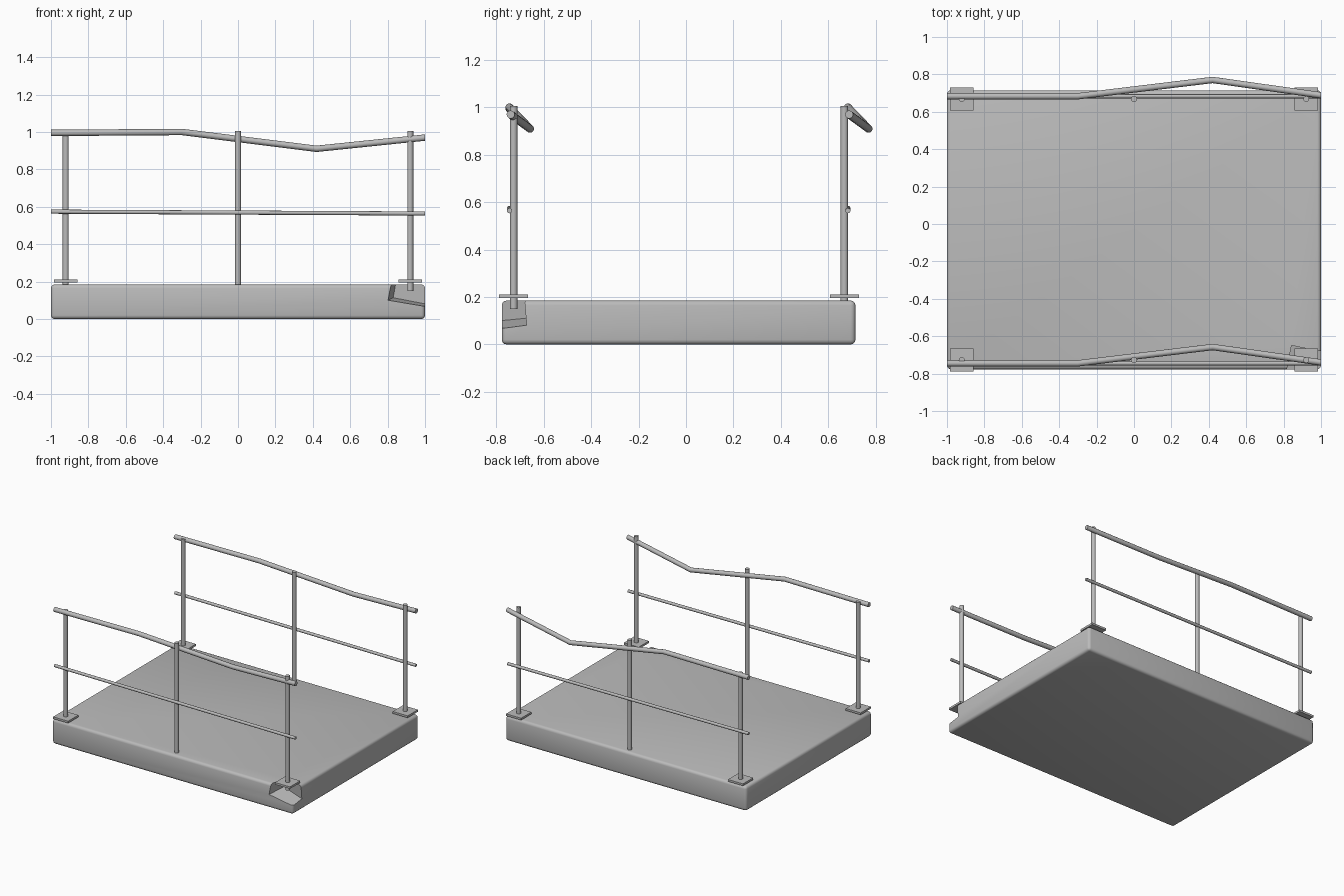
import bpy, bmesh
from mathutils import Matrix, Vector

if "Cube" in bpy.data.objects:
    bpy.data.objects.remove(bpy.data.objects["Cube"], do_unlink=True)

grey = bpy.data.materials.new("concrete_grey")
grey.use_nodes = True
COLOUR = (0.5, 0.5, 0.5, 1)
grey.diffuse_color = COLOUR
grey.node_tree.nodes["Principled BSDF"].inputs["Base Color"].default_value = COLOUR


def finish(name, bm, smooth=True):
    bmesh.ops.recalc_face_normals(bm, faces=bm.faces)
    mesh = bpy.data.meshes.new(name)
    bm.to_mesh(mesh)
    bm.free()
    mesh.materials.append(grey)
    obj = bpy.data.objects.new(name, mesh)
    bpy.context.collection.objects.link(obj)
    if smooth:
        smooth_object(obj)
    return obj


def smooth_object(obj):
    bpy.ops.object.select_all(action="DESELECT")
    obj.select_set(True)
    bpy.context.view_layer.objects.active = obj
    bpy.ops.object.shade_smooth_by_angle(angle=0.6)


def box(name, low, high, smooth=False):
    low, high = Vector(low), Vector(high)
    bm = bmesh.new()
    bmesh.ops.create_cube(bm, size=1)
    bmesh.ops.scale(bm, vec=high - low, verts=bm.verts)
    bmesh.ops.translate(bm, vec=(low + high) / 2, verts=bm.verts)
    return finish(name, bm, smooth)


def pipe(name, points, radius, sides=12):
    """Round bar with mitred bends; end rings stand square to x or z."""
    points = [Vector(p) for p in points]
    upright = abs((points[-1] - points[0]).normalized().z) > 0.9
    turn = Matrix() if upright else Matrix.Rotation(1.5707963, 4, "Y")
    bm = bmesh.new()
    rings = []
    for p in points:
        ring = bmesh.ops.create_circle(bm, segments=sides, radius=radius,
                                       matrix=Matrix.Translation(p) @ turn)
        rings.append(ring["verts"])
    for a, b in zip(rings, rings[1:]):
        for i in range(sides):
            j = (i + 1) % sides
            bm.faces.new((a[i], a[j], b[j], b[i]))
    bm.faces.new(rings[0])
    bm.faces.new(rings[-1])
    return finish(name, bm)


# Rounded floor slab
slab = box("floor_slab", (-1, -0.777, 0), (1, 0.715, 0.185))
bevel = slab.modifiers.new("rounded_edges", "BEVEL")
bevel.width, bevel.segments = 0.02, 3

# Broken corner: a tilted block taken out of the front left of the slab
along = Vector((0.966, -0.18, -0.187)).normalized()
up = Vector((0.17, -0.133, 1)).normalized()
inward = up.cross(along).normalized()
tilt = Matrix((along, inward, up)).transposed().to_4x4()
cutter = box("corner_cutter", (0, -0.5, 0), (0.5, 0, 0.5))
cutter.data.transform(Matrix.Translation((0.83, -0.64, 0.114)) @ tilt)
cutter.hide_render = True
cut = slab.modifiers.new("broken_corner", "BOOLEAN")
cut.operation, cut.solver, cut.object = "DIFFERENCE", "EXACT", cutter

bpy.ops.object.select_all(action="DESELECT")
slab.select_set(True)
bpy.context.view_layer.objects.active = slab
for modifier in ("rounded_edges", "broken_corner"):
    bpy.ops.object.modifier_apply(modifier=modifier)
bpy.data.objects.remove(cutter, do_unlink=True)
smooth_object(slab)

# Two railings of the same shape
for side, y in (("front", -0.727), ("back", 0.668)):
    for place, x in (("right", -0.921), ("middle", 0), ("left", 0.921)):
        pipe(f"{side}_{place}_post", [(x, y, 0.15), (x, y, 1.006)], 0.016)
        if x:
            box(f"{side}_{place}_base_plate",
                (x - 0.062, y - 0.061, 0.195), (x + 0.062, y + 0.061, 0.21))
    rail_y = y - 0.018 if side == "front" else y + 0.015
    pipe(f"{side}_bent_handrail",
         [(-1, rail_y, 0.995), (-0.3, rail_y, 1.0),
          (0.42, rail_y + 0.087, 0.91), (1, rail_y + 0.005, 0.97)], 0.017)
    pipe(f"{side}_middle_rail",
         [(-1, rail_y, 0.574), (1, rail_y, 0.564)], 0.011)
